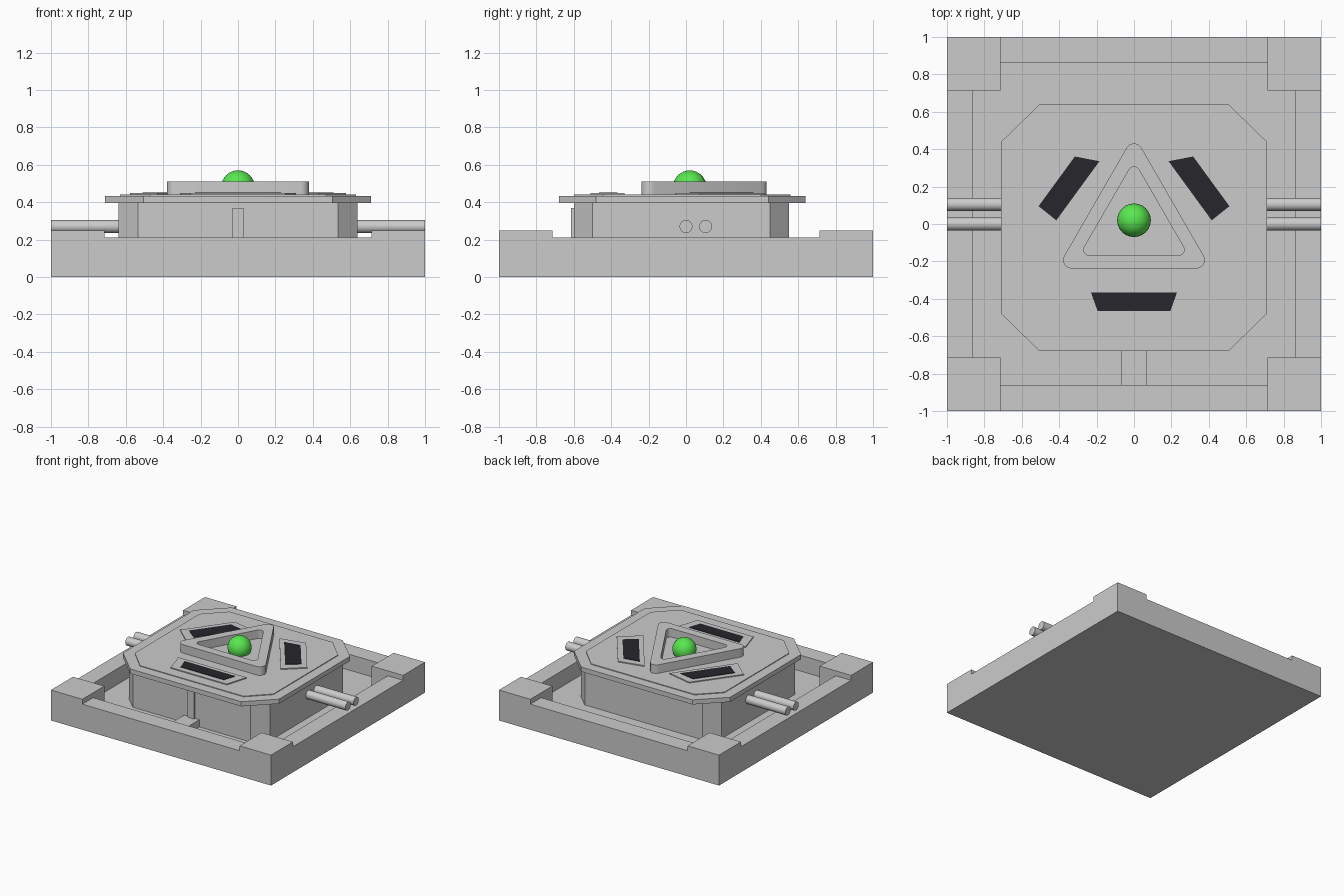
import bpy, bmesh
from math import radians, cos, sin, pi

if "Cube" in bpy.data.objects:
    bpy.data.objects.remove(bpy.data.objects["Cube"])


def material(name, color):
    m = bpy.data.materials.new(name)
    m.diffuse_color = color
    m.use_nodes = True
    m.node_tree.nodes["Principled BSDF"].inputs["Base Color"].default_value = m.diffuse_color
    return m


def make_object(name, bm, mat=None):
    bmesh.ops.recalc_face_normals(bm, faces=bm.faces)
    me = bpy.data.meshes.new(name)
    bm.to_mesh(me)
    bm.free()
    ob = bpy.data.objects.new(name, me)
    bpy.context.collection.objects.link(ob)
    if mat:
        me.materials.append(mat)
    return ob


def prism(name, pts, z0, z1, mat=None):
    """Extrude a flat outline from z0 to z1."""
    bm = bmesh.new()
    low = [bm.verts.new((x, y, z0)) for x, y in pts]
    top = [bm.verts.new((x, y, z1)) for x, y in pts]
    bm.faces.new(low)
    bm.faces.new(top)
    n = len(pts)
    for i in range(n):
        j = (i + 1) % n
        bm.faces.new((low[i], low[j], top[j], top[i]))
    return make_object(name, bm, mat)


def box(name, x0, x1, y0, y1, z0, z1):
    return prism(name, [(x0, y0), (x1, y0), (x1, y1), (x0, y1)], z0, z1)


def octagon(hx, y0, y1, cx, cy):
    """Rectangle outline with corners cut by cx, cy."""
    return [(-hx + cx, y0), (hx - cx, y0), (hx, y0 + cy), (hx, y1 - cy),
            (hx - cx, y1), (-hx + cx, y1), (-hx, y1 - cy), (-hx, y0 + cy)]


def rounded_triangle(inradius, r, steps=6):
    pts = []
    for k in range(3):
        a = pi / 2 + k * 2 * pi / 3
        d = 2 * (inradius - r)
        for i in range(steps + 1):
            b = a - pi / 3 + i * 2 * pi / 3 / steps
            pts.append((d * cos(a) + r * cos(b), d * sin(a) + r * sin(b)))
    return pts


black = material("black", (0.02, 0.02, 0.025, 1))
green = material("green", (0.1, 0.8, 0.08, 1))

# Square base: lowered rims between raised corners, recessed floor
base = box("base", -1, 1, -1, 1, 0, 0.25)
for reach, depth in ((1.1, 0.21), (0.86, 0.08)):
    for hx, hy in ((0.715, reach), (reach, 0.715)):
        cutter = box("cutter", -hx, hx, -hy, hy, depth, 0.5)
        cutter.hide_render = True
        mod = base.modifiers.new("cut", 'BOOLEAN')
        mod.operation = 'DIFFERENCE'
        mod.solver = 'EXACT'
        mod.object = cutter
        bpy.context.view_layer.objects.active = base
        bpy.ops.object.modifier_apply(modifier=mod.name)
        bpy.data.objects.remove(cutter)

# Central housing with lid and thin raised panel
prism("housing", octagon(0.64, -0.60, 0.55, 0.105, 0.10), 0.08, 0.396)
prism("lid", octagon(0.71, -0.68, 0.64, 0.205, 0.20), 0.396, 0.434)
prism("lid_panel", octagon(0.63, -0.60, 0.56, 0.16, 0.16), 0.434, 0.440)

# Front conduit: floor duct and vertical strip
box("floor_duct", -0.07, 0.07, -0.86, -0.60, 0.08, 0.14)
box("front_strip", -0.03, 0.03, -0.615, -0.60, 0.08, 0.37)

# Pairs of pipes out of both sides
for side in (-1, 1):
    for y in (0.0, 0.105):
        bpy.ops.mesh.primitive_cylinder_add(
            vertices=16, radius=0.035, depth=0.36,
            location=(side * 0.82, y, 0.27), rotation=(0, radians(90), 0))
        bpy.context.object.name = "side_pipe"
        bpy.ops.object.shade_smooth_by_angle(angle=radians(30))

# Front vent: pad with a black slot
prism("vent_pad", [(-0.31, -0.33), (0.31, -0.33), (0.255, -0.51), (-0.255, -0.51)], 0.44, 0.448)
prism("vent_slot", [(-0.23, -0.365), (0.23, -0.365), (0.195, -0.465), (-0.195, -0.465)],
      0.444, 0.452, black)

# Mirrored rear vents: outline given along (d) and across (n) the slanted vent
def slanted(side, outline):
    return [(side * (0.59 * d + 0.808 * n), -0.808 * d + 0.59 * n) for d, n in outline]

for side in (-1, 1):
    prism("vent_pad", slanted(side, [(-0.235, 0.312), (0.30, 0.312), (0.28, 0.51), (-0.15, 0.51)]),
          0.44, 0.448)
    prism("vent_slot", slanted(side, [(-0.162, 0.347), (0.229, 0.347), (0.224, 0.468), (-0.105, 0.468)]),
          0.444, 0.452, black)

# Raised triangular frame with rounded corners
bm = bmesh.new()
loops = [[bm.verts.new((x, y, z)) for x, y in rounded_triangle(inr, r)]
         for inr, r, z in ((0.238, 0.045, 0.44), (0.238, 0.045, 0.51),
                           (0.168, 0.03, 0.51), (0.168, 0.03, 0.44))]
for a, b in zip(loops, loops[1:] + loops[:1]):
    for i in range(len(a)):
        j = (i + 1) % len(a)
        bm.faces.new((a[i], a[j], b[j], b[i]))
frame = make_object("triangle_frame", bm)
bpy.ops.object.select_all(action='DESELECT')
frame.select_set(True)
bpy.context.view_layer.objects.active = frame
bpy.ops.object.shade_smooth_by_angle(angle=radians(30))

# Green lamp
bpy.ops.mesh.primitive_uv_sphere_add(segments=24, ring_count=16, radius=0.09, location=(0, 0.02, 0.48))
lamp = bpy.context.object
lamp.name = "lamp"
lamp.data.materials.append(green)
bpy.ops.object.shade_smooth()
